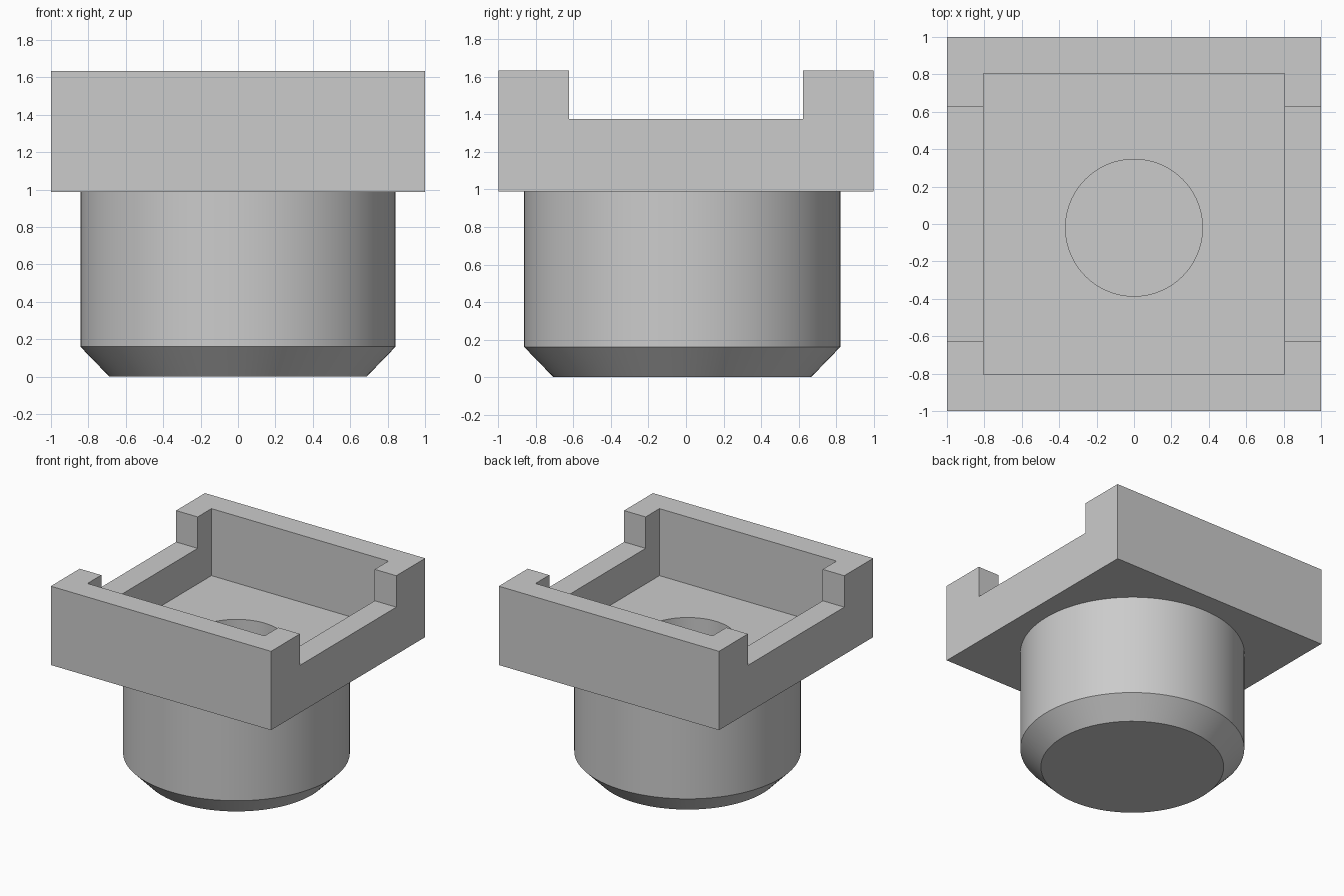
import bpy, bmesh, math

if "Cube" in bpy.data.objects:
    bpy.data.objects.remove(bpy.data.objects["Cube"])

grey = bpy.data.materials.new("plain grey")
grey.diffuse_color = (0.6, 0.6, 0.6, 1)
grey.use_nodes = True
grey.node_tree.nodes["Principled BSDF"].inputs["Base Color"].default_value = grey.diffuse_color


def finish(name, bm):
    mesh = bpy.data.meshes.new(name)
    bmesh.ops.recalc_face_normals(bm, faces=bm.faces)
    bm.to_mesh(mesh)
    bm.free()
    mesh.materials.append(grey)
    obj = bpy.data.objects.new(name, mesh)
    bpy.context.collection.objects.link(obj)
    return obj


def box(name, hx, hy, z0, z1):
    bm = bmesh.new()
    bmesh.ops.create_cube(bm, size=1)
    for v in bm.verts:
        v.co = (v.co.x * 2 * hx, v.co.y * 2 * hy, z0 + (v.co.z + 0.5) * (z1 - z0))
    return finish(name, bm)


def turned(name, profile, cy, sides=96):
    """Closed solid of revolution from (radius, height) rings."""
    bm = bmesh.new()
    rings = [[bm.verts.new((r * math.cos(2 * math.pi * i / sides),
                            cy + r * math.sin(2 * math.pi * i / sides), z))
              for i in range(sides)] for r, z in profile]
    for a, b in zip(rings, rings[1:]):
        for i in range(sides):
            j = (i + 1) % sides
            bm.faces.new((a[i], a[j], b[j], b[i]))
    bm.faces.new(rings[0])
    bm.faces.new(rings[-1])
    return finish(name, bm)


def boolean(obj, tool, operation):
    mod = obj.modifiers.new(tool.name, 'BOOLEAN')
    mod.object, mod.operation, mod.solver = tool, operation, 'EXACT'
    bpy.context.view_layer.objects.active = obj
    bpy.ops.object.modifier_apply(modifier=mod.name)
    bpy.data.objects.remove(tool)


POST_Y = -0.02

# square tray with a round, chamfered post below
body = box("tray_with_post", 1, 1, 0.988, 1.635)
post = turned("post", [(0.688, 0), (0.843, 0.16), (0.843, 1.04)], POST_Y)
boolean(body, post, 'UNION')

# square pocket, side notches through both walls, and blind centre hole
boolean(body, box("pocket", 0.804, 0.804, 1.085, 1.8), 'DIFFERENCE')
boolean(body, box("notches", 1.2, 0.625, 1.377, 1.8), 'DIFFERENCE')
boolean(body, turned("hole", [(0.366, 0.5), (0.366, 1.3)], POST_Y), 'DIFFERENCE')

# smooth round walls, keep edges sharp
bpy.ops.object.select_all(action='DESELECT')
body.select_set(True)
bpy.context.view_layer.objects.active = body
bpy.ops.object.shade_smooth_by_angle(angle=math.radians(30))
